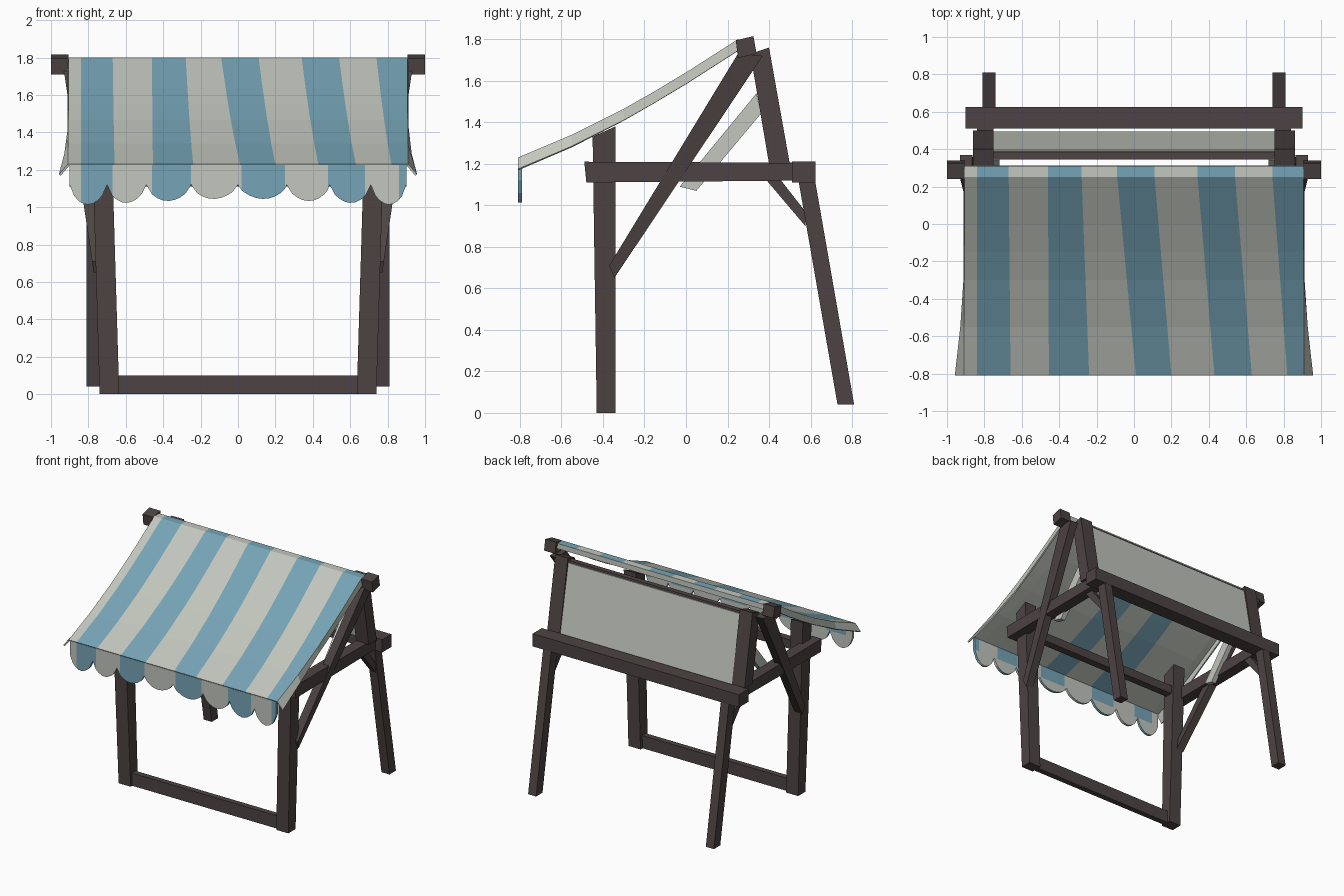
import bpy, math

if "Cube" in bpy.data.objects:
    bpy.data.objects.remove(bpy.data.objects["Cube"])

def mat(name, col):
    m = bpy.data.materials.new(name)
    m.diffuse_color = (*col, 1)
    m.use_nodes = True
    m.node_tree.nodes["Principled BSDF"].inputs["Base Color"].default_value = m.diffuse_color
    return m

WOOD = mat("dark wood", (0.075, 0.057, 0.056))
CREAM = mat("cream cloth", (0.54, 0.57, 0.51))
BLUE = mat("blue cloth", (0.18, 0.37, 0.47))

def make(name, verts, faces, mats):
    me = bpy.data.meshes.new(name)
    me.from_pydata(verts, [], faces)
    for m in mats:
        me.materials.append(m)
    ob = bpy.data.objects.new(name, me)
    bpy.context.collection.objects.link(ob)
    return ob

def prism(name, poly, x0, x1, lean=0.0, m=WOOD, mirror=True):
    """Side outline (y, z) extruded from x0 to x1, leaning outward with height."""
    n = len(poly)
    verts = [(x + lean * z, y, z) for x in (x0, x1) for y, z in poly]
    faces = [tuple(range(n))[::-1], tuple(range(n, 2 * n))]
    faces += [(i, (i + 1) % n, n + (i + 1) % n, n + i) for i in range(n)]
    ob = make(name, verts, faces, [m])
    if mirror:
        ob.modifiers.new("mirror", 'MIRROR')
    return ob

def rect(y0, y1, z0, z1):
    return [(y0, z0), (y1, z0), (y1, z1), (y0, z1)]

# Timber frame, mirrored left and right
prism("front_post", [(-0.43, 0), (-0.34, 0), (-0.34, 1.38), (-0.45, 1.33)], 0.635, 0.74, 0.03)
prism("rear_leg", [(0.73, 0.04), (0.81, 0.04), (0.62, 1.13), (0.54, 1.13)], 0.74, 0.81)
prism("side_rail", [(-0.48, 1.11), (0.62, 1.12), (0.62, 1.205), (-0.49, 1.21)], 0.75, 0.84)
prism("long_brace", [(-0.345, 0.65), (0.37, 1.72), (0.25, 1.73), (-0.37, 0.71)],
      0.61, 0.675, 0.148)
prism("upper_post", [(0.40, 1.2), (0.50, 1.2), (0.40, 1.76), (0.31, 1.73)], 0.75, 0.86)
prism("rear_brace", [(0.38, 1.13), (0.575, 0.90), (0.575, 0.97), (0.45, 1.13)], 0.755, 0.80)
prism("slanted_strip", [(-0.03, 1.09), (0.05, 1.07), (0.36, 1.44), (0.34, 1.54)],
      0.72, 0.76, m=CREAM)
prism("ridge_stub", [(0.25, 1.71), (0.34, 1.73), (0.325, 1.815), (0.24, 1.795)], 0.905, 1)

# Cross members
prism("bottom_bar", rect(-0.41, -0.365, 0, 0.1), -0.645, 0.645, mirror=False)
prism("front_beam", rect(-0.42, -0.36, 1.13, 1.20), -0.68, 0.68, mirror=False)
prism("rear_beam", rect(0.51, 0.625, 1.11, 1.21), -0.90, 0.90, mirror=False)
prism("back_panel", [(0.475, 1.2), (0.495, 1.2), (0.395, 1.72), (0.375, 1.72)],
      -0.76, 0.76, m=CREAM, mirror=False)
prism("panel_rail", [(0.35, 1.71), (0.39, 1.71), (0.385, 1.735), (0.345, 1.735)],
      -0.76, 0.76, mirror=False)

# Canopy: stripe edges run from ridge to eave, side flaps hang and flare
TOP = [-0.905, -0.84, -0.67, -0.46, -0.28, -0.09, 0.11, 0.34, 0.54, 0.74, 0.905]
LOW = [-0.91, -0.84, -0.66, -0.455, -0.24, 0.01, 0.20, 0.43, 0.63, 0.82, 0.91]
PROFILE = [(0.312, 1.76), (0.31, 1.80), (0.25, 1.80), (0.0, 1.64), (-0.15, 1.55),
           (-0.3, 1.465), (-0.55, 1.34), (-0.81, 1.23)]
verts, faces, idx = [], [], []
for y, z in PROFILE:
    t = min(1, max(0, (0.25 - y) / 1.06))
    xs = [a + (b - a) * t for a, b in zip(TOP, LOW)]
    flare = 0.912 + 0.046 * max(0, (-0.4 - y) / 0.41)
    drop = 0.015 if y > 0.311 else 0.055
    verts.append((-flare, y, z - drop))
    verts += [(x, y, z) for x in xs]
    verts.append((flare, y, z - drop))
W = len(TOP) + 2
for r in range(len(PROFILE) - 1):
    for c in range(W - 1):
        a = r * W + c
        faces.append((a, a + W, a + W + 1, a + 1))
        # blue on both sides in the middle, on top only near the edges; plain back lip
        plain = r == 0 or c % 2 or c in (0, W - 2)
        idx.append(0 if plain else (1 if c in (4, 6) else 2))
canopy = make("canopy", verts, faces, [CREAM, BLUE, BLUE, CREAM, BLUE, CREAM])
for p, i in zip(canopy.data.polygons, idx):
    p.material_index = i
sol = canopy.modifiers.new("thickness", 'SOLIDIFY')
sol.thickness, sol.offset, sol.material_offset = 0.012, -1, 3

# Scalloped valance along the eave; the lower half is plain on the back
BANDS = [(-0.84, -0.67), (-0.46, -0.25), (0.02, 0.25), (0.48, 0.68), (0.86, 0.9)]
CUSPS = [-0.9, -0.70, -0.49, -0.25, 0.0, 0.26, 0.49, 0.71, 0.9]
xs = {e for b in BANDS for e in b}
for a, b in zip(CUSPS, CUSPS[1:]):
    xs |= {round(a + (b - a) * i / 8, 4) for i in range(9)}
xs = sorted(xs)
verts, faces = [], []
for x in xs:
    a, b = next(p for p in zip(CUSPS, CUSPS[1:]) if x <= p[1])
    s = max(0, math.sin((x - a) / (b - a) * math.pi))
    low = 1.12 - (0.07 + 0.045 * abs(x)) * s ** 0.6
    verts += [(x, -0.81, 1.225), (x, -0.81, 1.122), (x, -0.81, low)]
for i in range(len(xs) - 1):
    for k in (0, 1):
        a = 3 * i + k
        faces.append((a, a + 1, a + 4, a + 3))
valance = make("valance", verts, faces, [CREAM, BLUE, BLUE, CREAM, BLUE, CREAM])
for i, p in enumerate(valance.data.polygons):
    if any(a < p.center.x < b for a, b in BANDS):
        p.material_index = 1 + i % 2
sol = valance.modifiers.new("thickness", 'SOLIDIFY')
sol.thickness, sol.offset, sol.material_offset = 0.02, -1, 3
